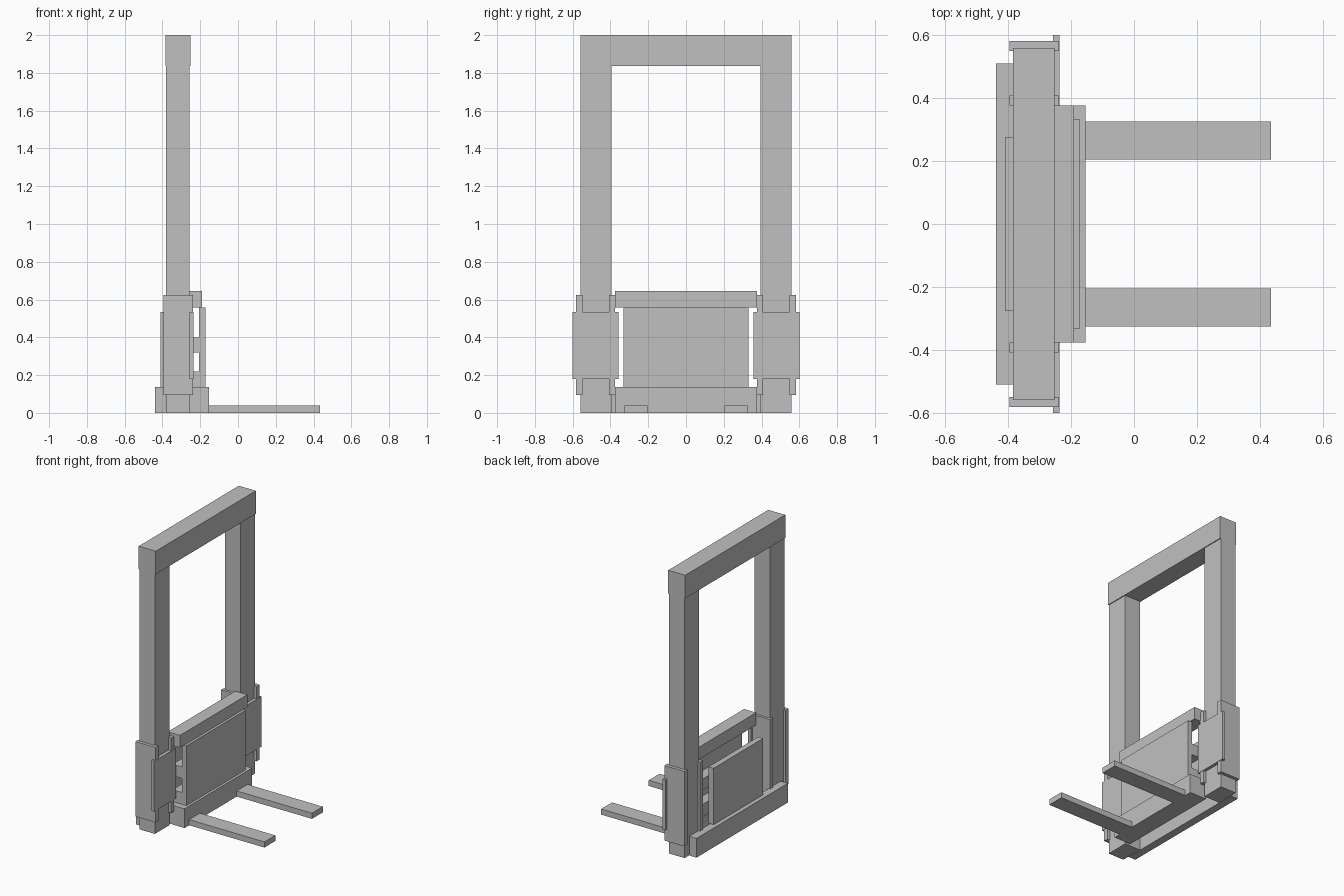
import bpy
import bmesh

if "Cube" in bpy.data.objects:
    bpy.data.objects.remove(bpy.data.objects["Cube"])

# Single painted steel colour
steel = bpy.data.materials.new("light_grey_steel")
steel.diffuse_color = (0.53, 0.53, 0.53, 1)
steel.use_nodes = True
steel.node_tree.nodes["Principled BSDF"].inputs["Base Color"].default_value = steel.diffuse_color


def box(name, x, y, z):
    """Axis-aligned box from (min, max) ranges."""
    bm = bmesh.new()
    bmesh.ops.create_cube(bm, size=1)
    for v in bm.verts:
        v.co = [r[0] if c < 0 else r[1] for c, r in zip(v.co, (x, y, z))]
    mesh = bpy.data.meshes.new(name)
    bm.to_mesh(mesh)
    bm.free()
    mesh.materials.append(steel)
    obj = bpy.data.objects.new(name, mesh)
    bpy.context.collection.objects.link(obj)
    return obj


def pair(name, x, y, z):
    """The same box on both sides of the y = 0 plane."""
    box(name + "_a", x, y, z)
    box(name + "_b", x, (-y[1], -y[0]), z)


def centred(name, x, half, z):
    """Box spanning -half to half in y."""
    box(name, x, (-half, half), z)


# Mast frame
pair("mast_post", (-0.38, -0.258), (0.395, 0.559), (0, 1.84))
centred("top_beam", (-0.385, -0.252), 0.559, (1.837, 2.0))
centred("rear_base_bar", (-0.439, -0.383), 0.51, (0, 0.136))
centred("rear_panel", (-0.41, -0.37), 0.277, (0.136, 0.535))

# Sliding brackets around each post
pair("outer_bracket_plate", (-0.395, -0.238), (0.549, 0.582), (0.095, 0.625))
pair("inner_bracket_plate", (-0.395, -0.238), (0.376, 0.408), (0.095, 0.625))
pair("front_bracket_plate", (-0.258, -0.236), (0.357, 0.6), (0.18, 0.535))

# Lifting carriage
centred("carriage_base_bar", (-0.285, -0.154), 0.377, (0, 0.136))
centred("carriage_top_bar", (-0.285, -0.19), 0.377, (0.558, 0.645))
centred("carriage_panel", (-0.206, -0.172), 0.332, (0.136, 0.558))
for i, z in enumerate(((0.136, 0.22), (0.32, 0.4))):
    centred(f"carriage_crossbar_{i + 1}", (-0.28, -0.206), 0.332, z)

# Forks
pair("fork", (-0.155, 0.435), (0.205, 0.326), (0, 0.04))
